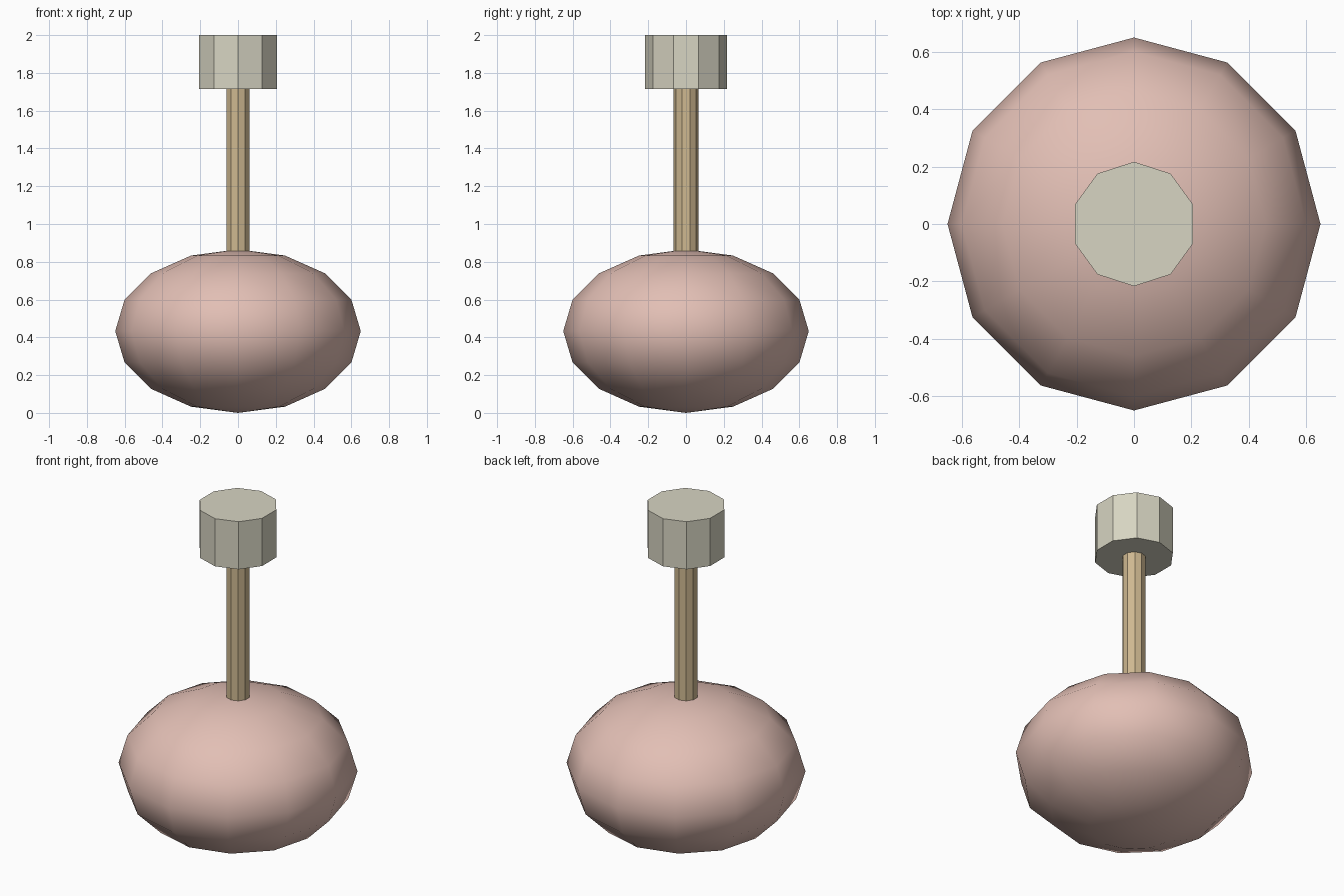
import bpy

if "Cube" in bpy.data.objects:
    bpy.data.objects.remove(bpy.data.objects["Cube"])


def finish(name, color, smooth=False):
    obj = bpy.context.object
    obj.name = name
    mat = bpy.data.materials.new(name + "_colour")
    mat.diffuse_color = (*color, 1)
    mat.use_nodes = True
    mat.node_tree.nodes["Principled BSDF"].inputs["Base Color"].default_value = mat.diffuse_color
    obj.data.materials.append(mat)
    for p in obj.data.polygons:
        p.use_smooth = smooth
    return obj


def prism(name, radius, z0, z1, color):
    bpy.ops.mesh.primitive_cylinder_add(vertices=10, radius=radius, depth=z1 - z0,
                                        location=(0, 0, (z0 + z1) / 2))
    return finish(name, color)


# Squashed round body, smooth shaded
bpy.ops.mesh.primitive_uv_sphere_add(segments=12, ring_count=8, radius=1,
                                     location=(0, 0, 0.433))
bpy.context.object.scale = (0.65, 0.65, 0.433)
bpy.ops.object.transform_apply(location=False, rotation=False, scale=True)
finish("body", (0.76, 0.52, 0.46), smooth=True)

# Thin stem rising from the body
prism("stem", 0.065, 0.84, 1.715, (0.62, 0.48, 0.28))

# Wide cap on top of the stem
prism("cap", 0.217, 1.715, 2.0, (0.68, 0.66, 0.54))
